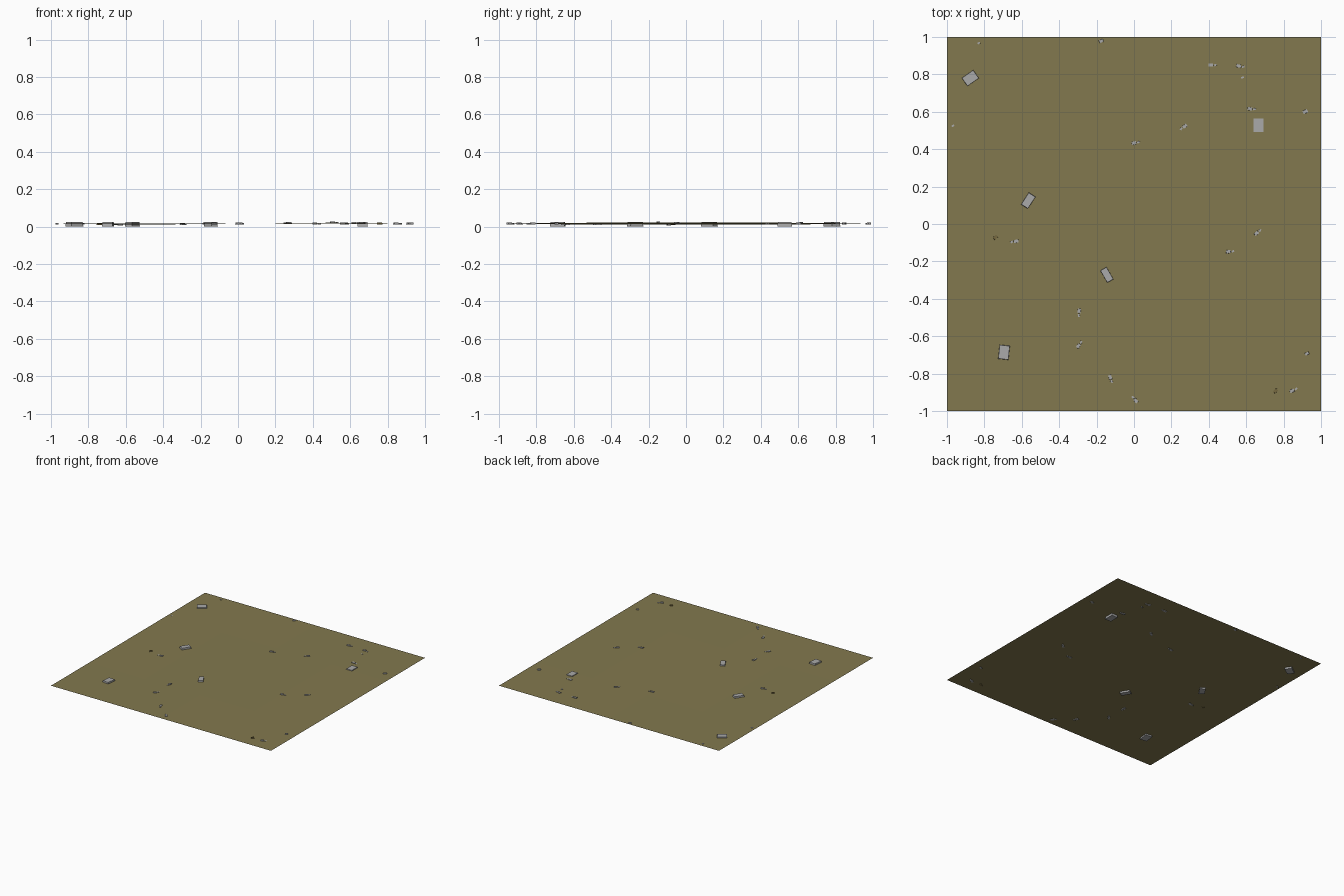
import bpy, bmesh, math
from mathutils import Matrix, Vector

if "Cube" in bpy.data.objects:
    bpy.data.objects.remove(bpy.data.objects["Cube"])


def material(name, rgb):
    m = bpy.data.materials.new(name)
    m.diffuse_color = (*rgb, 1)
    m.use_nodes = True
    m.node_tree.nodes["Principled BSDF"].inputs["Base Color"].default_value = m.diffuse_color
    return m


GROUND = material("dry_earth", (0.225, 0.19, 0.077))
STONE = material("grey_stone", (0.40, 0.40, 0.40))
CLOD = material("brown_clod", (0.18, 0.14, 0.05))


def ground_z(x, y):
    edge = min(1, 2 - 2 * abs(y))
    return 0.016 + 0.01 * max(abs(x) - 1, min(1 - abs(x), abs(x))) * edge * (1 if x > 0 else -1)


def finish(name, bm, mat):
    me = bpy.data.meshes.new(name)
    bm.to_mesh(me)
    bm.free()
    me.materials.append(mat)
    bpy.context.collection.objects.link(bpy.data.objects.new(name, me))


# Ground: thin sheet, flat rim, very gently dipping left and rising right
bm = bmesh.new()
bmesh.ops.create_grid(bm, x_segments=4, y_segments=4, size=1)
for v in bm.verts:
    v.co.z = ground_z(v.co.x, v.co.y)
finish("ground", bm, GROUND)


# Stone: slightly tapered block
def stone(name, x, y, length, width, angle, z0, z1, mat=STONE):
    bm = bmesh.new()
    bmesh.ops.create_cube(bm, size=1)
    for v in bm.verts:
        top = v.co.z > 0
        k = 0.92 if top else 1
        v.co = Vector((v.co.x * length * k, v.co.y * width * k, z1 if top else z0))
    bm.transform(Matrix.Translation((x, y, 0)) @ Matrix.Rotation(math.radians(angle), 4, 'Z'))
    finish(name, bm, mat)


def pebble(name, x, y, size, angle, mat=STONE):
    g = ground_z(x, y)
    stone(name, x, y, size, size * 0.68, angle, g - 0.005, g + size * 0.2, mat)


# Large half-buried stones: x, y, width, angle
large = [(-0.875, 0.78, 0.056, 35), (-0.565, 0.125, 0.045, 57), (-0.145, -0.272, 0.04, 120),
         (0.666, 0.528, 0.056, 90), (-0.695, -0.686, 0.058, 84)]
for i, (x, y, w, a) in enumerate(large):
    stone(f"large_stone_{i}", x, y, 0.079, w, a, 0, 0.025)

# Pebbles with a smaller one beside them: x, y, direction of the neighbour
pairs = [(0.41, 0.85, 0), (0.56, 0.845, -10), (0.62, 0.616, -5), (0.272, 0.523, 215),
         (0, 0.433, 10), (-0.63, -0.092, 190), (0.655, -0.05, 40), (0.505, -0.148, 5),
         (-0.293, -0.465, 265), (-0.297, -0.652, 55), (-0.127, -0.82, 290),
         (0.01, -0.945, 130), (0.845, -0.892, 25)]
for i, (x, y, a) in enumerate(pairs):
    r = math.radians(a)
    pebble(f"pebble_{i}", x, y, 0.026, a)
    pebble(f"small_pebble_{i}", x + 0.024 * math.cos(r), y + 0.024 * math.sin(r), 0.016, a + 20)

# Single pebbles: x, y, size
singles = [(-0.83, 0.967, 0.015), (-0.175, 0.978, 0.024), (-0.968, 0.525, 0.015),
           (0.58, 0.783, 0.015), (0.925, -0.693, 0.022), (0.916, 0.601, 0.028)]
for i, (x, y, s) in enumerate(singles):
    pebble(f"single_pebble_{i}", x, y, s, 25)

# Clods of bare earth
for i, (x, y) in enumerate([(-0.741, -0.071), (0.757, -0.892)]):
    pebble(f"earth_clod_{i}", x, y, 0.025, 40, CLOD)
